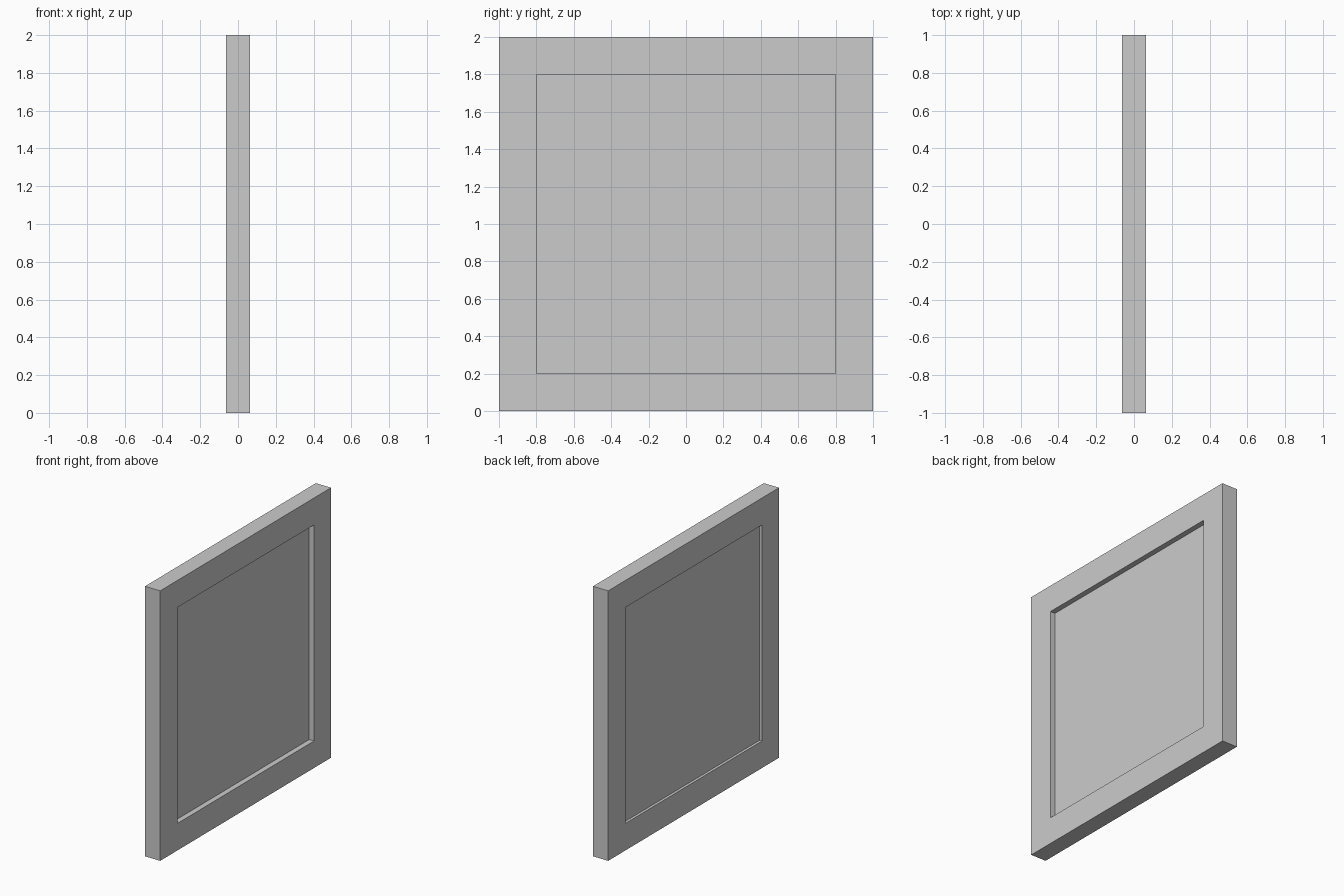
import bpy, bmesh

if "Cube" in bpy.data.objects:
    bpy.data.objects.remove(bpy.data.objects["Cube"])


def make_object(name, bm):
    bmesh.ops.recalc_face_normals(bm, faces=bm.faces)
    mesh = bpy.data.meshes.new(name)
    bm.to_mesh(mesh)
    bm.free()
    obj = bpy.data.objects.new(name, mesh)
    bpy.context.collection.objects.link(obj)


def square(bm, half, x):
    """Square loop in the YZ plane, centred at z = 1."""
    return [bm.verts.new((x, y * half, 1 + z * half))
            for y, z in ((-1, -1), (1, -1), (1, 1), (-1, 1))]


THICK, OUTER, INNER = 0.125, 1.0, 0.8
PANEL_BACK, PANEL_FRONT = -0.0425, 0.0225

# Square frame: four loops bridged into a closed ring
bm = bmesh.new()
h = THICK / 2
loops = [square(bm, r, x) for r, x in
         ((OUTER, -h), (OUTER, h), (INNER, h), (INNER, -h))]
for a, b in zip(loops, loops[1:] + loops[:1]):
    for i in range(4):
        j = (i + 1) % 4
        bm.faces.new((a[i], a[j], b[j], b[i]))
make_object("frame", bm)

# Inset panel, recessed more deeply on the +x side
bm = bmesh.new()
back, front = square(bm, INNER, PANEL_BACK), square(bm, INNER, PANEL_FRONT)
bm.faces.new(back)
bm.faces.new(front)
for i in range(4):
    j = (i + 1) % 4
    bm.faces.new((back[i], back[j], front[j], front[i]))
make_object("panel", bm)
